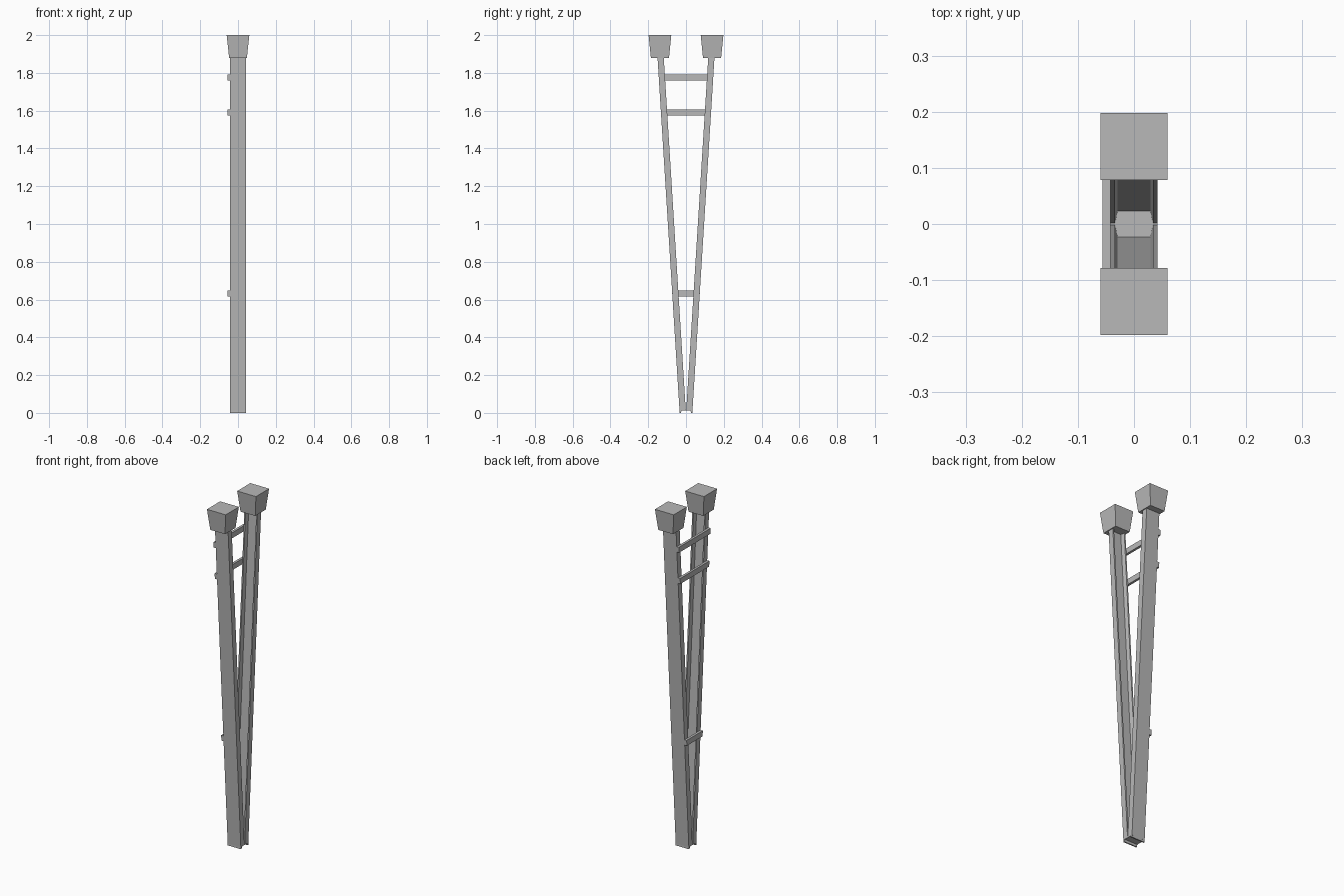
import bpy
import bmesh

if "Cube" in bpy.data.objects:
    bpy.data.objects.remove(bpy.data.objects["Cube"], do_unlink=True)

grey = bpy.data.materials.new("steel grey")
grey.use_nodes = True
colour = (0.48, 0.48, 0.48, 1)
grey.diffuse_color = colour
grey.node_tree.nodes["Principled BSDF"].inputs["Base Color"].default_value = colour


def loft(name, start, end):
    """Flat-faced solid between two matching closed loops of points."""
    bm = bmesh.new()
    a = [bm.verts.new(p) for p in start]
    b = [bm.verts.new(p) for p in end]
    bm.faces.new(a)
    bm.faces.new(b)
    for i in range(len(a)):
        j = (i + 1) % len(a)
        bm.faces.new((a[i], a[j], b[j], b[i]))
    bmesh.ops.recalc_face_normals(bm, faces=bm.faces)
    mesh = bpy.data.meshes.new(name)
    bm.to_mesh(mesh)
    bm.free()
    mesh.materials.append(grey)
    obj = bpy.data.objects.new(name, mesh)
    bpy.context.collection.objects.link(obj)
    return obj


def rectangle(half_x, half_y, cy, z):
    return [(sx * half_x, cy + sy * half_y, z)
            for sx, sy in ((-1, -1), (1, -1), (1, 1), (-1, 1))]


# Channel section: web outside, flanges tapering towards the tips
half = [(0.042, 0.0), (0.042, 0.033), (0.034, 0.033), (0.029, 0.0115)]
section = half + [(-x, d) for x, d in reversed(half)]


def channel(side, outer, z):
    return [(x, side * (outer - d), z) for x, d in section]


for side, label in ((-1, "front"), (1, "back")):
    # Leaning channel leg
    loft(label + "_leg", channel(side, 0.0342, 0.012), channel(side, 0.151, 1.885))
    # Flared block on the leg
    loft(label + "_cap", rectangle(0.047, 0.048, side * 0.138, 1.88),
         rectangle(0.06, 0.06, side * 0.138, 2.0))

# Inverted channel joining the leg feet
foot = [(-0.034, 0), (-0.034, 0.02), (0.034, 0.02), (0.034, 0),
        (0.027, 0), (0.024, 0.012), (-0.024, 0.012), (-0.027, 0)]
loft("base_channel", [(-0.042, y, z) for y, z in foot],
     [(0.042, y, z) for y, z in foot])

# Flat braces across one side, with ends following the lean of the legs
for name, z in (("lower_brace", 0.632), ("middle_brace", 1.59), ("upper_brace", 1.775)):
    ends = []
    for level in (z - 0.016, z + 0.016):
        reach = 0.0335 + 0.0623 * level
        ends.append([(x, y, level) for x, y in (
            (-0.056, -reach), (-0.042, -reach), (-0.042, reach), (-0.056, reach))])
    loft(name, *ends)
